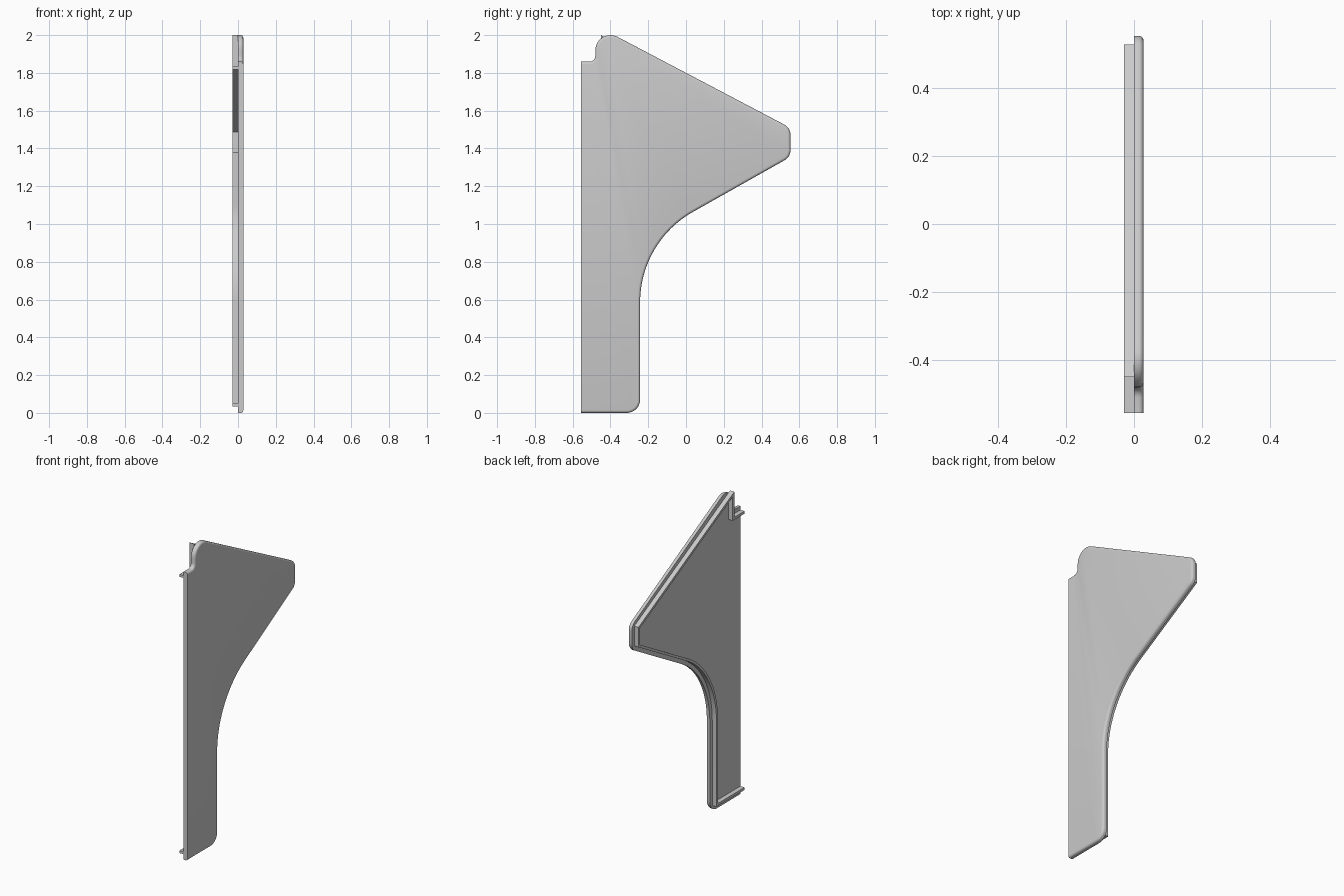
import bpy, bmesh
from math import cos, sin, radians
from mathutils import Vector

old = bpy.data.objects.get("Cube")
if old:
    bpy.data.objects.remove(old, do_unlink=True)

grey = bpy.data.materials.new("light_grey")
grey.use_nodes = True
grey.diffuse_color = (0.6, 0.6, 0.6, 1)
grey.node_tree.nodes["Principled BSDF"].inputs["Base Color"].default_value = (0.6, 0.6, 0.6, 1)

FRONT = -0.555       # open front edge
UP, DOWN = 62.7, -60.6   # directions the two sloping edges face


def arc(y, z, r, a, b, n):
    """Points on an arc in the y-z plane, angles in degrees."""
    angles = [radians(a + (b - a) * i / n) for i in range(n + 1)]
    return [(y + r * cos(t), z + r * sin(t)) for t in angles]


def offset(path, d):
    """Open path moved d to its right, with mitred corners."""
    pts = [Vector(p) for p in path]
    out = []
    for i, p in enumerate(pts):
        dirs = []
        if i > 0:
            dirs.append((p - pts[i - 1]).normalized())
        if i < len(pts) - 1:
            dirs.append((pts[i + 1] - p).normalized())
        normals = [Vector((v.y, -v.x)) for v in dirs]
        m = sum(normals, Vector((0, 0))).normalized()
        out.append(tuple(p + m * (d / m.dot(normals[0]))))
    return out


def slab(name, outline, x0, x1, bevel=0):
    """Outline in y-z extruded along x, optionally rounded on the +x rim."""
    bm = bmesh.new()
    face = bm.faces.new([bm.verts.new((x0, y, z)) for y, z in outline])
    ext = bmesh.ops.extrude_face_region(bm, geom=[face], use_keep_orig=True)
    moved = [g for g in ext["geom"] if isinstance(g, bmesh.types.BMVert)]
    bmesh.ops.translate(bm, verts=moved, vec=(x1 - x0, 0, 0))
    bmesh.ops.recalc_face_normals(bm, faces=bm.faces)
    if bevel:
        rim = [e for e in bm.edges
               if all(abs(v.co.x - x1) < 1e-5 for v in e.verts)
               and not all(v.co.y < FRONT + 1e-4 for v in e.verts)]
        bmesh.ops.bevel(bm, geom=rim, offset=bevel, segments=4, profile=0.5, affect='EDGES')
    mesh = bpy.data.meshes.new(name)
    bm.to_mesh(mesh)
    bm.free()
    mesh.materials.append(grey)
    ob = bpy.data.objects.new(name, mesh)
    bpy.context.collection.objects.link(ob)
    bpy.ops.object.select_all(action='DESELECT')
    ob.select_set(True)
    bpy.context.view_layer.objects.active = ob
    bpy.ops.object.shade_smooth_by_angle(angle=radians(30))
    return ob


# Side plate: notch, rounded peak, nose, swept underside, leg
plate = [(FRONT, 0), (FRONT, 1.86)]
plate += arc(-0.51, 1.89, 0.03, -90, 0, 6)
plate += arc(-0.40, 1.92, 0.08, 180, UP, 12)
plate += arc(0.493, 1.473, 0.06, UP, 0, 8)
plate += arc(0.493, 1.39, 0.06, 0, DOWN, 8)
plate += arc(0.307, 0.585, 0.55, 180 + DOWN, 180, 24)
plate += arc(-0.313, 0.07, 0.07, 0, -90, 8)
slab("side_plate", plate, 0, 0.028, 0.014)

# Locating rib standing on the inner side, set in from the plate edge
rib = [(FRONT, 1.835), (-0.45, 1.835), (-0.45, 2.0), (0.528, 1.498), (0.528, 1.37)]
rib += arc(0.307, 0.585, 0.575, 180 + DOWN, 180, 24)
rib += [(-0.268, 0.035), (FRONT, 0.035)]
slab("locating_rib", rib + offset(rib, 0.016)[::-1], -0.03, 0.001)
